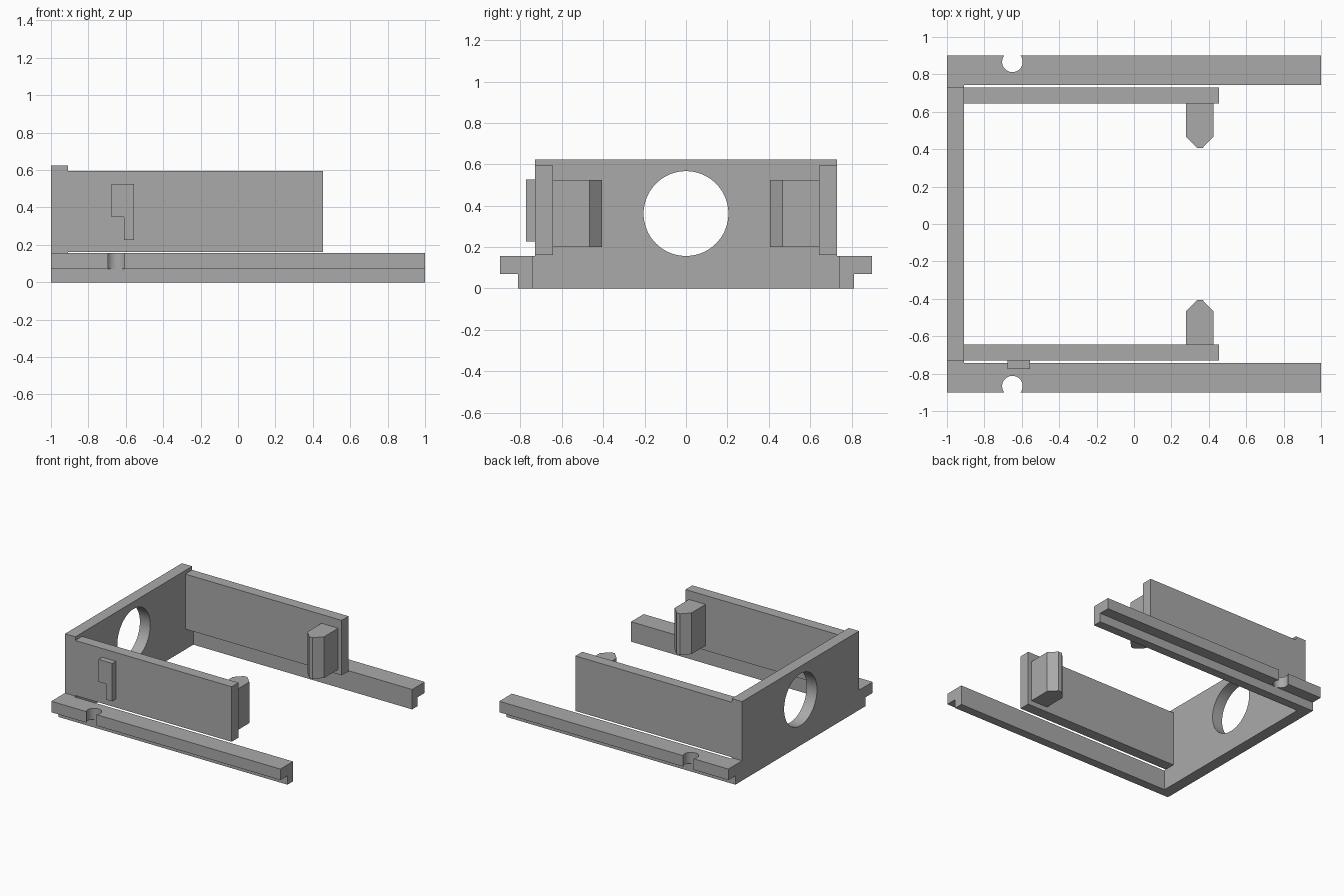
import bpy
import bmesh
from mathutils import Matrix, Vector

if "Cube" in bpy.data.objects:
    bpy.data.objects.remove(bpy.data.objects["Cube"])

COLOUR = (0.4, 0.4, 0.4, 1)
grey = bpy.data.materials.new("plain_grey")
grey.use_nodes = True
grey.diffuse_color = COLOUR
bsdf = grey.node_tree.nodes["Principled BSDF"]
bsdf.inputs["Base Color"].default_value = COLOUR
bsdf.inputs["Roughness"].default_value = 0.7


def prism(name, outline, axis, low, high):
    """Extrude a 2D outline along x (outline y, z), y (x, z) or z (x, y)."""
    place = {"x": lambda a, b: (low, a, b),
             "y": lambda a, b: (a, low, b),
             "z": lambda a, b: (a, b, low)}[axis]
    bm = bmesh.new()
    face = bm.faces.new([bm.verts.new(place(a, b)) for a, b in outline])
    grown = bmesh.ops.extrude_face_region(bm, geom=[face])["geom"]
    offset = Vector([high - low if axis == c else 0 for c in "xyz"])
    bmesh.ops.translate(bm, vec=offset,
                        verts=[v for v in grown if isinstance(v, bmesh.types.BMVert)])
    bmesh.ops.recalc_face_normals(bm, faces=bm.faces)
    return add_mesh(name, bm)


def add_mesh(name, bm):
    mesh = bpy.data.meshes.new(name)
    bm.to_mesh(mesh)
    bm.free()
    mesh.materials.append(grey)
    obj = bpy.data.objects.new(name, mesh)
    bpy.context.collection.objects.link(obj)
    return obj


def drill(obj, centre, radius, depth, axis, sides=64):
    """Cut a round hole through an object and smooth its wall."""
    bm = bmesh.new()
    turn = Matrix.Rotation(1.5707963, 4, "Y") if axis == "x" else Matrix()
    bmesh.ops.create_cone(bm, cap_ends=True, segments=sides, radius1=radius,
                          radius2=radius, depth=depth,
                          matrix=Matrix.Translation(centre) @ turn)
    cutter = add_mesh("hole_cutter", bm)
    cutter.hide_render = True
    cut = obj.modifiers.new("hole", "BOOLEAN")
    cut.operation = "DIFFERENCE"
    cut.solver = "EXACT"
    cut.object = cutter
    bpy.ops.object.select_all(action="DESELECT")
    bpy.context.view_layer.objects.active = obj
    obj.select_set(True)
    bpy.ops.object.modifier_apply(modifier=cut.name)
    bpy.data.objects.remove(cutter)
    bpy.ops.object.shade_smooth_by_angle(angle=0.5)


def mirrored(points):
    """Close a half outline by reflecting it across its first coordinate."""
    return points + [(-a, b) for a, b in reversed(points)]


BACK, PLATE_FRONT, FRONT = -1.0, -0.91, 1.0
WALL_IN, WALL_OUT = 0.643, 0.729
RAIL_IN, RAIL_STEP, RAIL_OUT = 0.743, 0.812, 0.90
STEP_Z, RAIL_TOP = 0.07, 0.157

# End plate, widened at the foot to meet the rails, with a round opening
half = [(RAIL_IN, 0), (RAIL_IN, RAIL_TOP), (WALL_OUT, RAIL_TOP), (WALL_OUT, 0.624)]
plate = prism("end_plate", mirrored(half), "x", BACK, PLATE_FRONT)
drill(plate, (-0.95, 0, 0.362), 0.205, 0.4, "x")

for side, s in (("front", -1), ("back", 1)):
    # Stepped rail with a round notch in its lip
    section = [(RAIL_IN, 0), (RAIL_STEP, 0), (RAIL_STEP, STEP_Z),
               (RAIL_OUT, STEP_Z), (RAIL_OUT, RAIL_TOP), (RAIL_IN, RAIL_TOP)]
    rail = prism(side + "_rail", [(s * y, z) for y, z in section], "x", BACK, FRONT)
    drill(rail, (-0.65, s * 0.867, 0.17), 0.055, 0.2, "z", 48)

    # Raised side wall
    wall = [(WALL_IN, 0.161), (WALL_OUT, 0.161), (WALL_OUT, 0.595), (WALL_IN, 0.595)]
    prism(side + "_wall", [(s * y, z) for y, z in wall], "x", PLATE_FRONT, 0.455)

    # Pointed peg on the inside of the wall
    peg = mirrored([(0.073, WALL_IN), (0.073, 0.466), (0.015, 0.407)])
    prism(side + "_peg", [(0.352 + x, s * y) for x, y in peg], "z", 0.2, 0.525)

# Hooked tab on the outside of the front wall
tab = [(-0.675, 0.526), (-0.675, 0.349), (-0.61, 0.349),
       (-0.61, 0.227), (-0.556, 0.227), (-0.556, 0.526)]
prism("hooked_tab", tab, "y", -0.774, -WALL_OUT)
